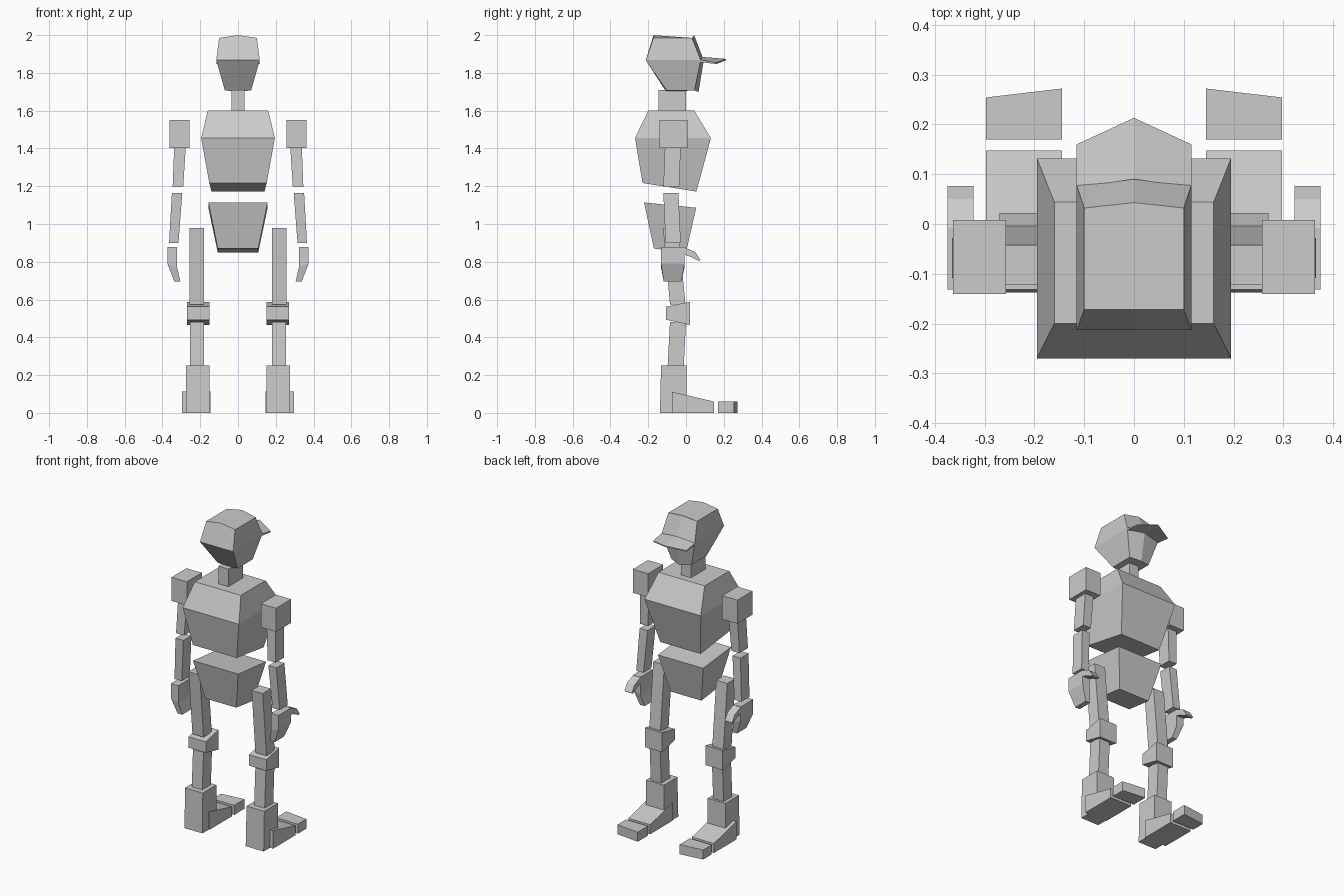
import bpy
import bmesh

old = bpy.data.objects.get("Cube")
if old:
    bpy.data.objects.remove(old)

COLOR = (0.6, 0.6, 0.6, 1)
grey = bpy.data.materials.new("light grey")
grey.use_nodes = True
grey.diffuse_color = COLOR
grey.node_tree.nodes["Principled BSDF"].inputs["Base Color"].default_value = COLOR


def loft(name, rings, side=1):
    """Closed solid through rings of points; side -1 mirrors it across x."""
    bm = bmesh.new()
    loops = [[bm.verts.new((x * side, y, z)) for x, y, z in ring] for ring in rings]
    n = len(loops[0])
    for a, b in zip(loops, loops[1:]):
        for i in range(n):
            j = (i + 1) % n
            bm.faces.new((a[i], a[j], b[j], b[i]))
    bm.faces.new(loops[0])
    bm.faces.new(loops[-1])
    bmesh.ops.recalc_face_normals(bm, faces=bm.faces)
    mesh = bpy.data.meshes.new(name)
    bm.to_mesh(mesh)
    bm.free()
    mesh.materials.append(grey)
    obj = bpy.data.objects.new(name, mesh)
    bpy.context.collection.objects.link(obj)
    return obj


def quad(x0, x1, y0, y1, z0, z1=None):
    """Four-cornered ring, at height z0 on the y0 edge and z1 on the y1 edge."""
    z1 = z0 if z1 is None else z1
    return [(x0, y0, z0), (x1, y0, z0), (x1, y1, z1), (x0, y1, z1)]


def head_ring(w, y0, y1, y_mid, z, z_mid):
    """Six-cornered ring with a crease down the middle."""
    return [(-w, y0, z), (0, y0, z_mid), (w, y0, z),
            (w, y1, z), (0, y_mid, z_mid), (-w, y1, z)]


def visor_ring(w, y, y_mid, z, z_mid, t):
    """Thin bent cross-section of the visor."""
    return [(-w, y, z), (0, y_mid, z_mid), (w, y, z),
            (w, y, z - t), (0, y_mid, z_mid - t), (-w, y, z - t)]


def upright(x0, x1, low, high):
    """Ring spanning x between a low and a high (y, z) point."""
    return [(x0, *low), (x1, *low), (x1, *high), (x0, *high)]


# Head, visor and neck
loft("head", [
    head_ring(0.07, -0.103, 0.045, 0.066, 1.708, 1.698),
    head_ring(0.115, -0.213, 0.078, 0.094, 1.867, 1.867),
    head_ring(0.1, -0.172, 0.032, 0.043, 1.985, 2.0),
])
loft("visor", [
    visor_ring(0.115, 0.074, 0.09, 1.869, 1.884, 0.012),
    visor_ring(0.115, 0.16, 0.213, 1.854, 1.874, 0.007),
])
loft("neck", [quad(-0.035, 0.035, -0.145, 0, z) for z in (1.6, 1.71)])

# Trunk
loft("chest", [
    [(-0.152, -0.23, 1.217), (0.152, -0.23, 1.217),
     (0.14, 0.055, 1.172), (-0.14, 0.055, 1.172)],
    quad(-0.195, 0.195, -0.27, 0.132, 1.455),
    quad(-0.16, 0.16, -0.2, 0.044, 1.6),
])
loft("pelvis", [
    quad(-0.107, 0.107, -0.17, 0, 0.87, 0.849),
    quad(-0.157, 0.157, -0.222, 0.054, 1.114, 1.086),
])

for label, s in (("left", 1), ("right", -1)):
    # Arm
    loft(label + "_shoulder", [quad(0.257, 0.363, -0.141, 0.008, z) for z in (1.403, 1.551)], s)
    loft(label + "_upper_arm", [quad(0.29, 0.346, -0.12, -0.036, 1.197),
                                quad(0.277, 0.338, -0.112, -0.028, 1.403)], s)
    loft(label + "_forearm", [quad(0.315, 0.365, -0.108, -0.028, 0.9),
                              quad(0.295, 0.35, -0.12, -0.04, 1.165)], s)
    loft(label + "_hand", [
        quad(0.305, 0.337, -0.118, -0.025, 0.695),
        [(0.322, -0.132, 0.77), (0.374, -0.132, 0.79),
         (0.374, -0.008, 0.79), (0.322, -0.008, 0.77)],
        quad(0.322, 0.374, -0.132, -0.008, 0.878),
    ], s)
    loft(label + "_thumb", [
        upright(0.322, 0.374, (-0.01, 0.838), (-0.01, 0.877)),
        upright(0.322, 0.374, (0.02, 0.828), (0.05, 0.851)),
        upright(0.322, 0.374, (0.068, 0.804), (0.076, 0.81)),
    ], s)

    # Leg
    loft(label + "_thigh", [quad(0.18, 0.257, -0.085, -0.003, 0.575),
                            quad(0.18, 0.257, -0.122, -0.042, 0.98)], s)
    loft(label + "_knee", [quad(0.15, 0.27, -0.105, 0.022, 0.493, 0.465),
                           quad(0.15, 0.27, -0.105, 0.022, 0.562, 0.588)], s)
    loft(label + "_shin", [quad(0.18, 0.253, -0.097, -0.012, 0.25),
                           quad(0.18, 0.253, -0.085, 0, 0.48)], s)

    # Foot
    loft(label + "_ankle", [quad(0.15, 0.275, -0.138, 0.002, 0),
                            quad(0.152, 0.275, -0.132, 0.002, 0.25)], s)
    loft(label + "_foot", [quad(0.145, 0.297, -0.075, 0.148, 0),
                           quad(0.145, 0.297, -0.075, 0.148, 0.112, 0.06)], s)
    loft(label + "_toes", [
        [(0.145, 0.17, z), (0.297, 0.17, z), (0.297, 0.254, z), (0.145, 0.272, z)]
        for z in (0, 0.06)
    ], s)
